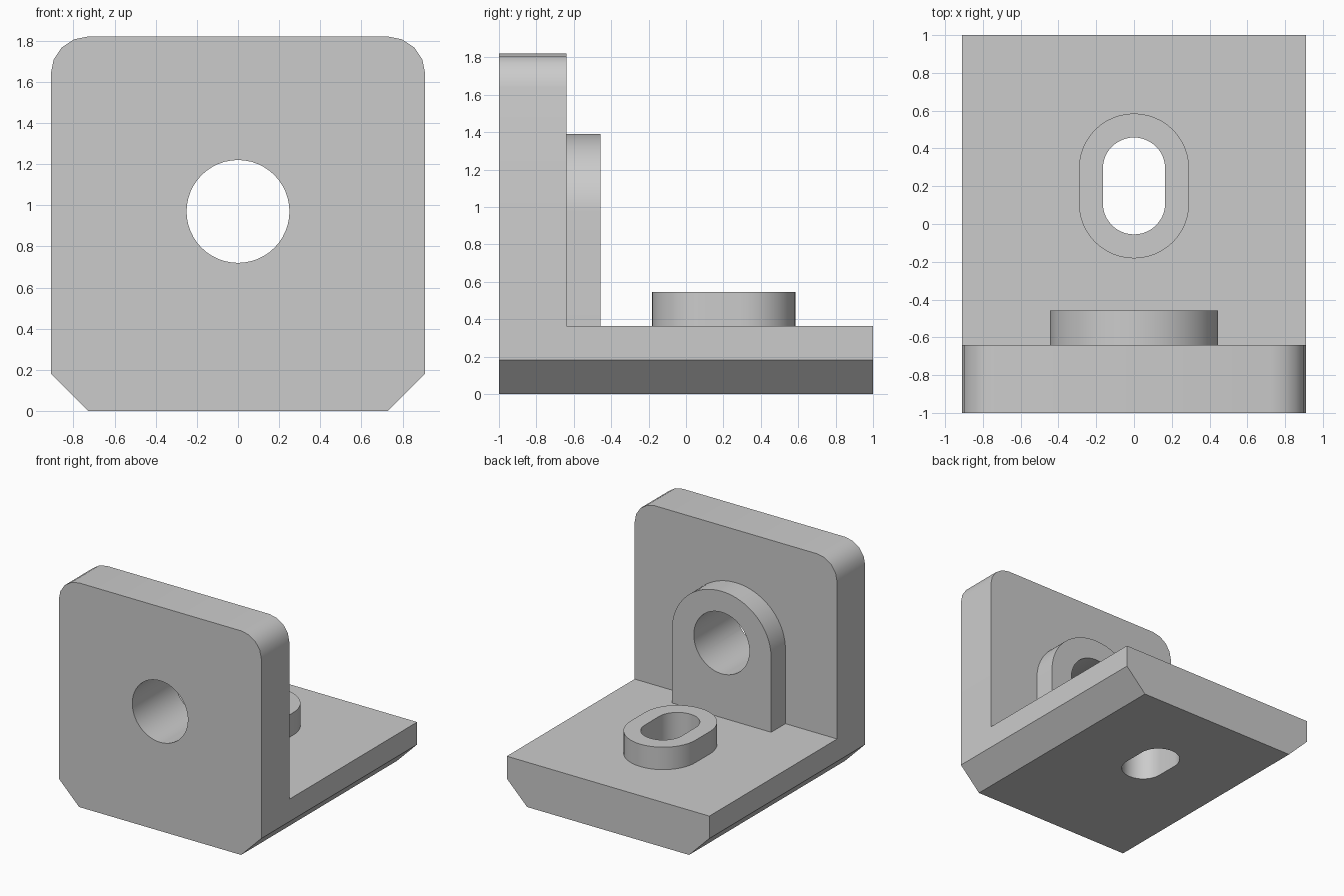
import bpy, bmesh
from math import sin, cos, pi, radians

cube = bpy.data.objects.get("Cube")
if cube:
    bpy.data.objects.remove(cube, do_unlink=True)

grey = bpy.data.materials.new("light grey")
grey.use_nodes = True
grey.diffuse_color = (0.6, 0.6, 0.6, 1)
grey.node_tree.nodes["Principled BSDF"].inputs["Base Color"].default_value = (0.6, 0.6, 0.6, 1)


def arc(cx, cy, rx, ry, start, end, steps):
    angles = [radians(start + (end - start) * i / steps) for i in range(steps + 1)]
    return [(cx + rx * cos(a), cy + ry * sin(a)) for a in angles]


def slot(r, low, high):
    return arc(0, high, r, r, 0, 180, 24) + arc(0, low, r, r, 180, 360, 24)


def prism(name, outline, low, high, axis):
    """Extrude an outline along y (outline in x, z) or z (outline in x, y)."""
    bm = bmesh.new()
    place = (lambda p, d: (p[0], d, p[1])) if axis == "y" else (lambda p, d: (p[0], p[1], d))
    face = bm.faces.new([bm.verts.new(place(p, low)) for p in outline])
    top = bmesh.ops.extrude_face_region(bm, geom=[face])["geom"]
    offset = place((0, 0), high - low)
    bmesh.ops.translate(bm, vec=offset, verts=[v for v in top if isinstance(v, bmesh.types.BMVert)])
    bmesh.ops.recalc_face_normals(bm, faces=bm.faces)
    mesh = bpy.data.meshes.new(name)
    bm.to_mesh(mesh)
    bm.free()
    mesh.materials.append(grey)
    obj = bpy.data.objects.new(name, mesh)
    bpy.context.collection.objects.link(obj)
    return obj


W, H, T, C = 0.91, 1.82, 0.364, 0.182
chamfer = [(-W, C), (C - W, 0), (W - C, 0), (W, C)]

# Base plate with chamfered lower edges, and the rounded upright
bracket = prism("bracket", chamfer + [(W, T), (-W, T)], -1, 1, "y")
corners = (arc(W - C, H - C, C, C, 0, 90, 4) + arc(C - W, H - C, C, C, 90, 180, 4))
upright = prism("upright", chamfer + corners, -1, -0.64, "y")

# Raised bosses, sunk slightly into the plates
arch = [(-0.445, 0.2), (0.445, 0.2)] + arc(0, 0.97, 0.445, 0.42, 0, 180, 40)
arch_boss = prism("arch_boss", arch, -0.75, -0.457, "y")
slot_boss = prism("slot_boss", slot(0.292, 0.11, 0.293), 0.25, 0.546, "z")

# Holes through both plates
round_hole = prism("round_hole", arc(0, 0.97, 0.25, 0.25, 0, 352.5, 47), -1.2, -0.2, "y")
slot_hole = prism("slot_hole", slot(0.165, 0.11, 0.293), -0.2, 0.8, "z")

tools = [(upright, "UNION"), (arch_boss, "UNION"), (slot_boss, "UNION"),
         (round_hole, "DIFFERENCE"), (slot_hole, "DIFFERENCE")]
for tool, operation in tools:
    mod = bracket.modifiers.new(tool.name, "BOOLEAN")
    mod.object, mod.operation, mod.solver = tool, operation, "EXACT"

# Apply the cuts and remove the helpers
bpy.context.view_layer.update()
result = bpy.data.meshes.new_from_object(bracket.evaluated_get(bpy.context.evaluated_depsgraph_get()))
bracket.modifiers.clear()
bracket.data = result
for tool, _ in tools:
    bpy.data.objects.remove(tool, do_unlink=True)

bpy.ops.object.select_all(action="DESELECT")
bracket.select_set(True)
bpy.context.view_layer.objects.active = bracket
bpy.ops.object.shade_smooth_by_angle(angle=radians(30))
